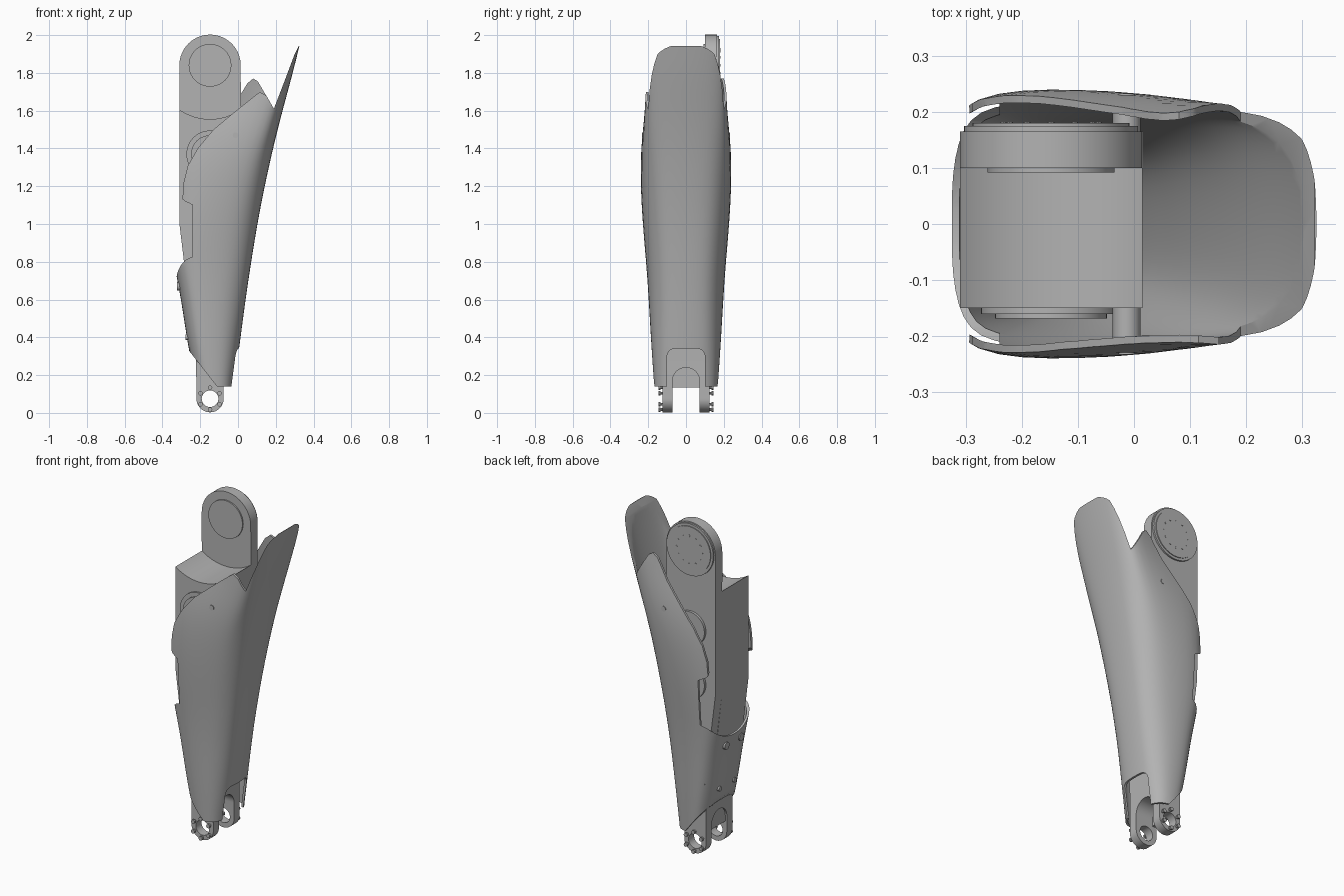
import bpy, bmesh, math
from mathutils import Matrix, Vector

if "Cube" in bpy.data.objects:
    bpy.data.objects.remove(bpy.data.objects["Cube"])

grey = bpy.data.materials.new("plain grey")
grey.use_nodes = True
grey.diffuse_color = (0.45, 0.45, 0.45, 1)
grey.node_tree.nodes["Principled BSDF"].inputs["Base Color"].default_value = (0.45, 0.45, 0.45, 1)

parts, cutters = [], []
JX = -0.148            # joint axis position in x
KNEE, ANKLE = 1.84, 0.075


def add(name, bm, cutter=False):
    bmesh.ops.recalc_face_normals(bm, faces=bm.faces)
    mesh = bpy.data.meshes.new(name)
    bm.to_mesh(mesh)
    bm.free()
    mesh.materials.append(grey)
    ob = bpy.data.objects.new(name, mesh)
    bpy.context.collection.objects.link(ob)
    ob.hide_render = cutter
    (cutters if cutter else parts).append(ob)
    return ob


def prism(name, pts, axis, a, b, cutter=False):
    """Extrude an outline (x,z along y, or y,z along x) from a to b."""
    bm = bmesh.new()
    put = (lambda p, d: (p[0], d, p[1])) if axis == "y" else (lambda p, d: (d, p[0], p[1]))
    lo = [bm.verts.new(put(p, a)) for p in pts]
    hi = [bm.verts.new(put(p, b)) for p in pts]
    bm.faces.new(lo)
    bm.faces.new(hi)
    for i in range(len(pts)):
        j = (i + 1) % len(pts)
        bm.faces.new((lo[i], lo[j], hi[j], hi[i]))
    return add(name, bm, cutter)


def arc(cx, cz, r, start, end, n=24):
    angles = [math.radians(start + (end - start) * i / n) for i in range(n + 1)]
    return [(cx + r * math.cos(t), cz + r * math.sin(t)) for t in angles]


def disc(name, x, z, r, a, b, cutter=False, axis="y", n=40):
    return prism(name, arc(x, z, r, 0, 360, n)[:-1], axis, a, b, cutter)


def boolean(ob, cutter):
    mod = ob.modifiers.new("cut", "BOOLEAN")
    mod.operation = "DIFFERENCE"
    mod.solver = "EXACT"
    mod.object = cutter


# Outer shell: lofted rings, rows are z, rear x, crease x, nose x, side width, nose width
rows = [(0.14, -0.22, -0.08, -0.02, 0.17, 0.165),
        (0.35, -0.265, -0.08, 0.01, 0.185, 0.18),
        (0.6, -0.30, -0.07, 0.042, 0.2, 0.19),
        (0.77, -0.335, -0.05, 0.068, 0.212, 0.2),
        (0.9, -0.355, -0.035, 0.088, 0.224, 0.21),
        (1.1, -0.36, 0.0, 0.123, 0.24, 0.225),
        (1.3, -0.36, 0.05, 0.165, 0.245, 0.235),
        (1.45, -0.36, 0.11, 0.2, 0.235, 0.235),
        (1.6, -0.36, 0.17, 0.238, 0.208, 0.23),
        (1.8, -0.36, 0.225, 0.293, 0.15, 0.235),
        (1.96, -0.36, 0.265, 0.332, 0.14, 0.245)]
bm = bmesh.new()
rings = []
for z, xr, xc, xf, ws, wn in rows:
    mid = (xr + xc) / 2
    half = [(xr, 0.09), (xr + 0.035, 0.93 * ws), (mid, 1.01 * ws), (xc, 0.99 * wn),
            (xc + 0.6 * (xf - xc), 0.78 * wn), (xf - 0.008, 0.5 * wn)]
    loop = [(xr, 0)] + half + [(xf, 0)] + [(x, -y) for x, y in reversed(half)]
    rings.append([bm.verts.new((x, y, z)) for x, y in loop])
for lower, upper in zip(rings, rings[1:]):
    for i in range(len(lower)):
        j = (i + 1) % len(lower)
        bm.faces.new((lower[i], lower[j], upper[j], upper[i]))
shell = add("shin_shell", bm)
for f in shell.data.polygons:
    f.use_smooth = True
shell.modifiers.new("round", "SUBSURF").levels = 2
wall = shell.modifiers.new("wall", "SOLIDIFY")
wall.thickness = 0.013
wall.offset = -1

# Trim the shell rim: each side has its own flap peak
rim = [(-0.6, 0.785), (-0.34, 0.785), (-0.315, 0.81), (-0.297, 0.93), (-0.296, 1.1),
       (-0.288, 1.22), (-0.265, 1.31), (-0.21, 1.405), (-0.13, 1.5)]
blade = [(0.19, 1.61), (0.24, 1.74), (0.30, 1.9), (0.322, 1.943), (0.6, 1.943),
         (0.6, 2.3), (-0.6, 2.3)]
right_flap = [(-0.01, 1.6), (0.08, 1.672), (0.115, 1.698), (0.15, 1.68)]
left_flap = [(-0.02, 1.63), (0.05, 1.745), (0.08, 1.77), (0.105, 1.755)]
boolean(shell, prism("right_trim", rim + right_flap + blade, "y", -0.5, 0.021, True))
boolean(shell, prism("left_trim", rim + left_flap + blade, "y", -0.019, 0.5, True))
boolean(shell, prism("heel_trim", [(-0.6, 0.33), (-0.26, 0.33), (-0.11, 0.138), (-0.11, 0.0),
                                   (-0.6, 0.0)], "y", -0.5, 0.5, True))
boolean(shell, disc("rear_scoop", 0, 0.98, 0.26, -0.6, -0.24, True, "x", 48))
arch = [(0.1, 0.0)] + arc(0.06, 0.3, 0.04, 0, 90, 6) + arc(-0.06, 0.3, 0.04, 90, 180, 6) + [(-0.1, 0.0)]
boolean(shell, prism("nose_arch", arch, "x", -0.15, 0.4, True))

# Inner link: main housing with a saddle for the knee
housing = prism("link_housing", [(-0.31, 1.7), (-0.31, 1.0), (-0.25, 0.5), (-0.06, 0.5),
                                 (0.015, 1.1), (0.015, 1.7)], "y", -0.15, 0.1)
boolean(housing, disc("knee_saddle", JX, KNEE, 0.285, -0.4, 0.4, True, n=64))

# Knee plate with rounded top
prism("knee_plate", arc(JX, KNEE, 0.1625, 0, 180, 32) +
      [(-0.31, 1.0), (-0.24, 0.45), (-0.08, 0.45), (0.015, 1.1)], "y", 0.1, 0.165)
disc("knee_inner_disc", JX, KNEE, 0.113, 0.092, 0.11)
disc("knee_outer_disc", JX, KNEE, 0.155, 0.16, 0.175, n=48)
disc("knee_outer_cap", JX, KNEE, 0.14, 0.17, 0.18, n=48)
for i in range(12):
    t = math.radians(30 * i)
    disc("knee_screw", JX + 0.085 * math.cos(t), KNEE + 0.085 * math.sin(t), 0.006, 0.175, 0.182, n=8)

# Motor covers on both sides of the housing
disc("right_motor_cover", JX, 1.37, 0.125, -0.16, -0.14)
disc("right_motor_cap", JX, 1.37, 0.1, -0.168, -0.15)
for z in (1.37, 1.05):
    disc("left_motor_cover", JX, z, 0.1, 0.15, 0.18)

# Lower link and ankle fork
lower = prism("ankle_fork", [(-0.25, 0.6), (-0.222, 0.3)] + arc(JX, ANKLE, 0.072, 180, 360) +
              [(-0.076, 0.3), (-0.06, 0.6)], "y", -0.125, 0.125)
slot = [(0.072, -0.1)] + arc(0, 0.168, 0.072, 0, 180) + [(-0.072, -0.1)]
boolean(lower, prism("fork_slot", slot, "x", -0.5, 0.5, True))
boolean(lower, disc("ankle_bore", JX, ANKLE, 0.044, -0.3, 0.3, True))
prism("fork_web", [(-0.08, 0.135), (0.08, 0.135), (0.08, 0.26), (-0.08, 0.26)], "x", -0.21, -0.19)

for s in (-1, 1):
    # Ankle studs around the bore
    for i in range(6):
        t = math.radians(30 + 60 * i)
        x, z = JX + 0.058 * math.cos(t), ANKLE + 0.058 * math.sin(t)
        disc("ankle_stud", x, z, 0.008, s * 0.12, s * 0.14, n=10)
        disc("ankle_stud_head", x, z, 0.012, s * 0.134, s * 0.145, n=10)
    # Shell mounting post and screw
    disc("mount_post", -0.013, 1.47, 0.025, s * 0.14, s * 0.215, n=20)
    disc("mount_screw", -0.013, 1.47, 0.015, s * 0.2, s * 0.233, n=16)
    # Rear cover bolts
    disc("rear_bolt_top", s * 0.07, 0.67, 0.022, -0.322, -0.285, axis="x", n=16)
    disc("rear_bolt_low", s * 0.07, 0.4, 0.014, -0.278, -0.25, axis="x", n=16)

# Bake the modifiers, drop the cutters, then shade
bpy.context.view_layer.update()
deps = bpy.context.evaluated_depsgraph_get()
baked = [(ob, bpy.data.meshes.new_from_object(ob.evaluated_get(deps))) for ob in parts if ob.modifiers]
for ob, mesh in baked:
    ob.modifiers.clear()
    ob.data = mesh
for ob in cutters:
    bpy.data.objects.remove(ob)
bpy.ops.object.select_all(action="DESELECT")
for ob in parts:
    ob.select_set(True)
bpy.context.view_layer.objects.active = shell
bpy.ops.object.shade_smooth_by_angle(angle=math.radians(30))
